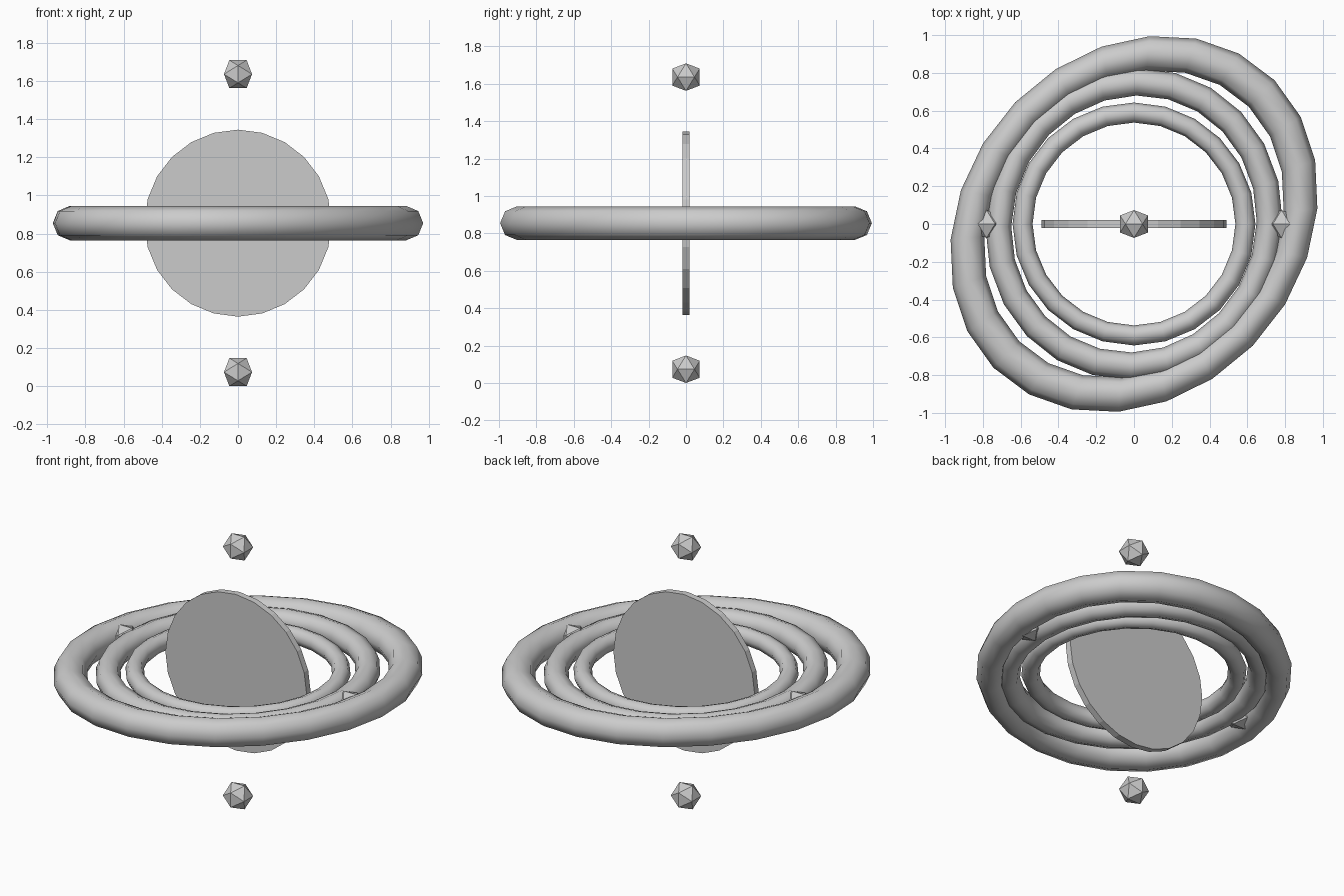
import bpy, bmesh
from math import pi, sin, cos, radians, sqrt
from mathutils import Matrix, Vector

if "Cube" in bpy.data.objects:
    bpy.data.objects.remove(bpy.data.objects["Cube"])

ZC = 0.855      # height of the common centre
PHI = (1 + sqrt(5)) / 2


def finish(name, bm, smooth=False):
    bmesh.ops.recalc_face_normals(bm, faces=bm.faces)
    for f in bm.faces:
        f.smooth = smooth
    me = bpy.data.meshes.new(name)
    bm.to_mesh(me)
    bm.free()
    ob = bpy.data.objects.new(name, me)
    bpy.context.collection.objects.link(ob)
    return ob


def ring(name, major, minor, stretch=1.0, squash=1.0, angle=0, segs=24, sides=8):
    """Torus stretched into an ellipse whose long axis lies at the given angle."""
    bm = bmesh.new()
    rows = []
    for i in range(segs):
        a = 2 * pi * i / segs
        row = []
        for j in range(sides):
            b = 2 * pi * j / sides
            r = major + minor * cos(b)
            row.append(bm.verts.new((r * cos(a), r * sin(a), minor * sin(b))))
        rows.append(row)
    for i in range(segs):
        p, q = rows[i], rows[(i + 1) % segs]
        for j in range(sides):
            k = (j + 1) % sides
            bm.faces.new((p[j], q[j], q[k], p[k]))
    rot = Matrix.Rotation(radians(angle), 4, 'Z')
    shape = rot @ Matrix.Diagonal((stretch, squash, 1, 1)) @ rot.inverted()
    bm.transform(Matrix.Translation((0, 0, ZC)) @ shape)
    return finish(name, bm, True)


def gem(name, x, z, half=0.0735):
    """Icosahedron built from three golden rectangles."""
    bm = bmesh.new()
    s = half / PHI
    for u in (-1, 1):
        for v in (-PHI, PHI):
            for co in ((u, 0, v), (v, u, 0), (0, v, u)):
                bm.verts.new(Vector(co) * s + Vector((x, 0, z)))
    bmesh.ops.convex_hull(bm, input=bm.verts)
    return finish(name, bm)


# Upright central disc facing front
bm = bmesh.new()
bmesh.ops.create_cone(bm, cap_ends=True, segments=24, radius1=0.49, radius2=0.49, depth=0.04,
                      matrix=Matrix.Translation((0, 0, ZC)) @ Matrix.Rotation(pi / 2, 4, 'X'))
finish("central_disc", bm)

# Three nested flat rings, increasingly elliptical
ring("inner_ring", 0.59, 0.053)
ring("middle_ring", 0.735, 0.07, 1.03, 0.97, 70)
ring("outer_ring", 0.89, 0.09, 1.087, 0.918, 49)

# Gems above, below, left and right of the disc
D = 0.781
for name, x, z in (("top_gem", 0, D), ("bottom_gem", 0, -D),
                   ("left_gem", -D, 0), ("right_gem", D, 0)):
    gem(name, x, ZC + z)
